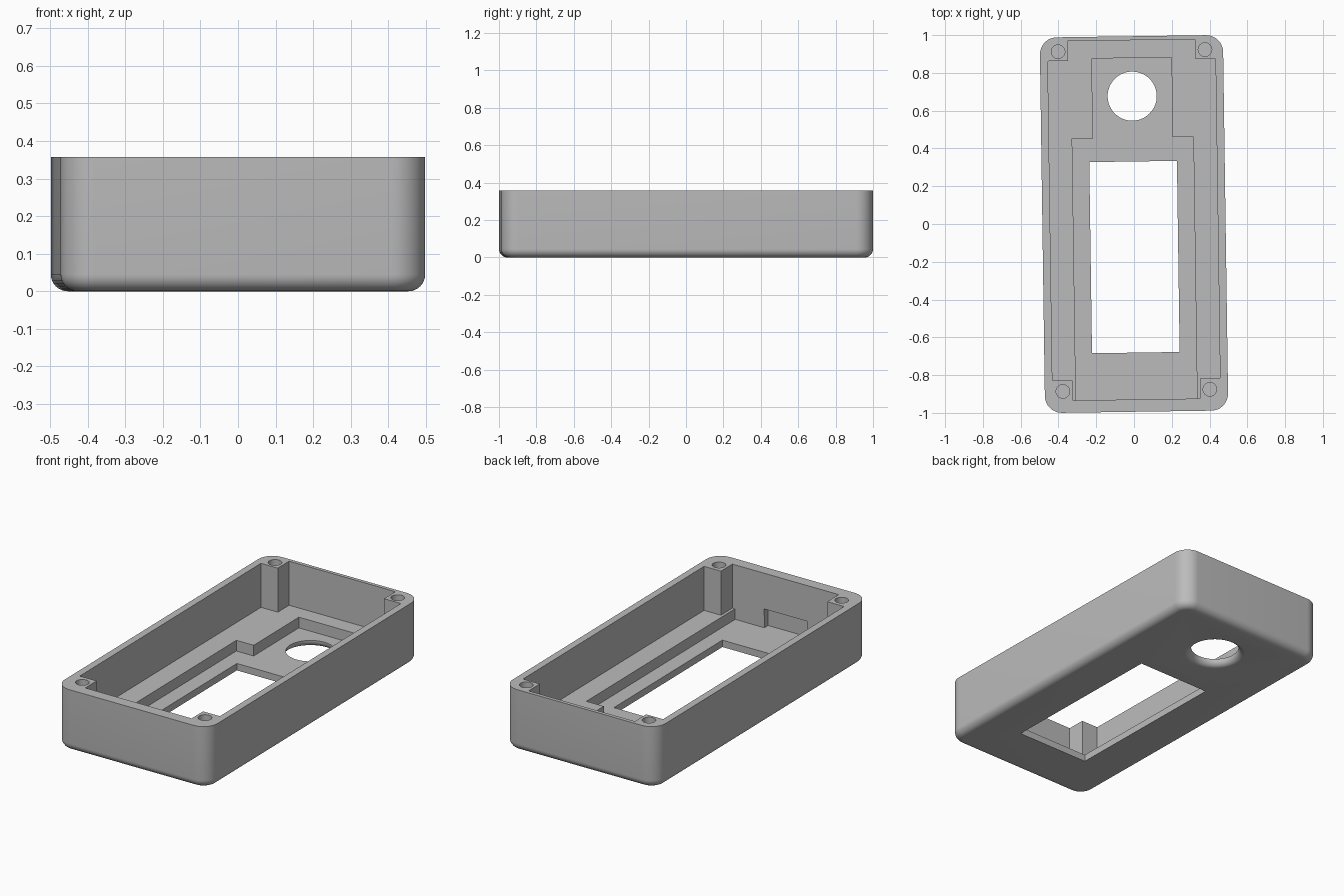
import bpy, bmesh, math
from mathutils import Matrix

if "Cube" in bpy.data.objects:
    bpy.data.objects.remove(bpy.data.objects["Cube"])

HX, HY, H = 0.485, 0.994, 0.357      # half width, half length, height
CORNER, EDGE = 0.09, 0.045           # upright corner and bottom edge radii
FLOOR, LEDGE = 0.102, 0.04           # cavity floor and recessed floor heights
TOP = H + 0.1                        # cutters run past the rim
TILT = 0.0143                        # slight turn of the whole case

grey = bpy.data.materials.new("plain_grey")
grey.diffuse_color = (0.5, 0.5, 0.5, 1)
grey.use_nodes = True
grey.node_tree.nodes["Principled BSDF"].inputs["Base Color"].default_value = grey.diffuse_color


def loft(name, rings):
    """Solid through a stack of matching closed rings."""
    bm = bmesh.new()
    loops = [[bm.verts.new(p) for p in r] for r in rings]
    n = len(loops[0])
    for a, b in zip(loops, loops[1:]):
        for i in range(n):
            j = (i + 1) % n
            bm.faces.new((a[i], a[j], b[j], b[i]))
    bm.faces.new(loops[0][::-1])
    bm.faces.new(loops[-1])
    bmesh.ops.recalc_face_normals(bm, faces=bm.faces)
    me = bpy.data.meshes.new(name)
    bm.to_mesh(me)
    bm.free()
    ob = bpy.data.objects.new(name, me)
    bpy.context.collection.objects.link(ob)
    me.materials.append(grey)
    return ob


def prism(name, pts, z0, z1):
    return loft(name, [[(x, y, z) for x, y in pts] for z in (z0, z1)])


def box(name, x0, x1, y0, y1, z0, z1):
    return prism(name, [(x0, y0), (x1, y0), (x1, y1), (x0, y1)], z0, z1)


def circle(cx, cy, r, z, n=64):
    return [(cx + r * math.cos(2 * math.pi * i / n),
             cy + r * math.sin(2 * math.pi * i / n), z) for i in range(n)]


def rounded_ring(inset, z, seg=12):
    r = CORNER - inset
    pts = []
    for k, (sx, sy) in enumerate(((1, 1), (-1, 1), (-1, -1), (1, -1))):
        for i in range(seg + 1):
            a = math.pi / 2 * (k + i / seg)
            pts.append((sx * (HX - CORNER) + r * math.cos(a),
                        sy * (HY - CORNER) + r * math.sin(a), z))
    return pts


# Outer shell with a rounded bottom edge
arc = [math.pi / 2 * i / 8 for i in range(9)]
case = loft("case", [rounded_ring(EDGE * (1 - math.sin(a)), EDGE * (1 - math.cos(a)))
                     for a in arc] + [rounded_ring(0, H)])

# Main cavity, leaving four corner posts
W, P = 0.444, 0.337
Y0, Y1, B0, B1 = -0.929, 0.973, -0.823, 0.868
cavity = [(-P, Y0), (P, Y0), (P, B0), (W, B0), (W, B1), (P, B1),
          (P, Y1), (-P, Y1), (-P, B1), (-W, B1), (-W, B0), (-P, B0)]
cutters = [prism("cavity_cutter", cavity, FLOOR, TOP)]

# Stepped recess in the floor
recess = [(-0.321, -0.932), (0.321, -0.932), (0.321, 0.457), (0.211, 0.457),
          (0.211, 0.879), (-0.211, 0.879), (-0.211, 0.457), (-0.321, 0.457)]
cutters.append(prism("recess_cutter", recess, LEDGE, FLOOR + 0.01))

# Shallow pocket low on the front wall
cutters.append(box("pocket_cutter", -0.136, 0.136, -0.966, -0.9, LEDGE, 0.15))

# Display window
cutters.append(box("window_cutter", -0.232, 0.232, -0.681, 0.331, -0.1, LEDGE + 0.02))

# Round opening, flared towards the underside
flare = 0.036
rings = [circle(0, 0.677, 0.13 + flare, -0.05)]
rings += [circle(0, 0.677, 0.13 + flare * (1 - math.sin(a)), flare * (1 - math.cos(a)))
          for a in arc]
rings.append(circle(0, 0.677, 0.13, LEDGE + 0.02))
cutters.append(loft("round_opening_cutter", rings))

# Screw holes in the posts
for x in (-0.389, 0.389):
    for y in (-0.881, 0.918):
        cutters.append(loft("screw_hole_cutter", [circle(x, y, 0.036, z, 32)
                                                  for z in (0.12, TOP)]))

# Cut everything out, then drop the cutters
bpy.context.view_layer.objects.active = case
for c in cutters:
    m = case.modifiers.new(c.name, 'BOOLEAN')
    m.operation, m.solver, m.object = 'DIFFERENCE', 'EXACT', c
    bpy.ops.object.modifier_apply(modifier=m.name)
    bpy.data.objects.remove(c)

case.data.transform(Matrix.Rotation(TILT, 4, 'Z'))
case.select_set(True)
bpy.ops.object.shade_smooth_by_angle(angle=math.radians(30))
